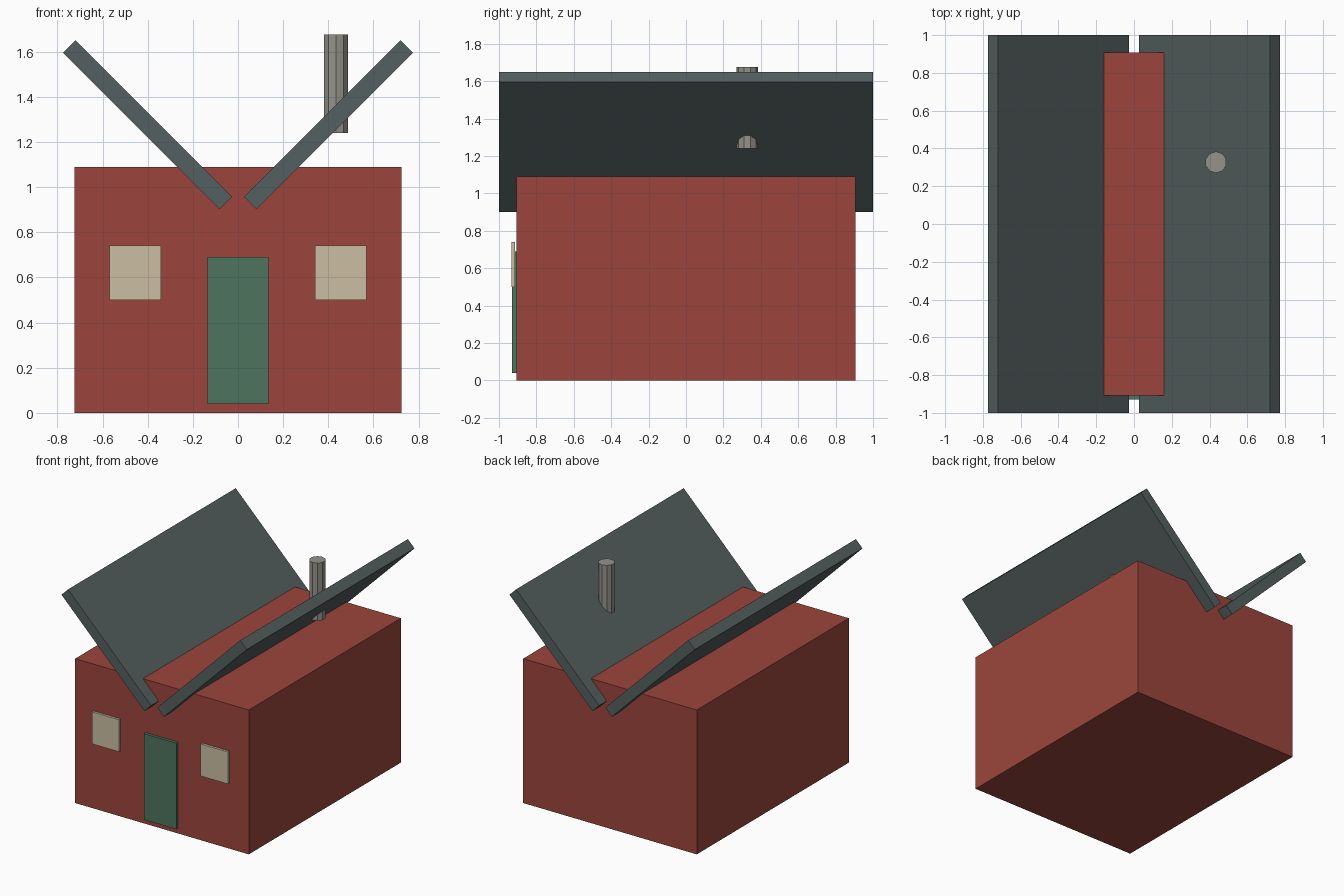
import bpy
from math import radians

if "Cube" in bpy.data.objects:
    bpy.data.objects.remove(bpy.data.objects["Cube"])


def material(name, rgb):
    m = bpy.data.materials.new(name)
    m.diffuse_color = (*rgb, 1)
    m.use_nodes = True
    m.node_tree.nodes["Principled BSDF"].inputs["Base Color"].default_value = m.diffuse_color
    return m


BRICK = material("brick", (0.33, 0.06, 0.045))
SLATE = material("slate", (0.09, 0.115, 0.115))
GREEN = material("door_green", (0.075, 0.175, 0.11))
CREAM = material("cream", (0.60, 0.52, 0.36))
STONE = material("stone", (0.30, 0.29, 0.26))


def box(name, center, size, mat, tilt=0):
    bpy.ops.mesh.primitive_cube_add(size=1, location=center)
    o = bpy.context.object
    o.name = name
    o.scale = size
    bpy.ops.object.transform_apply(location=False, rotation=False, scale=True)
    o.rotation_euler.y = radians(tilt)
    o.data.materials.append(mat)
    return o


# House body and door
box("walls", (0, 0, 0.545), (1.45, 1.814, 1.09), BRICK)
box("door", (0, -0.917, 0.365), (0.272, 0.024, 0.65), GREEN)

# Mirrored windows and roof slabs (slabs rise outwards in a V)
for side, s in (("left", -1), ("right", 1)):
    box("window_" + side, (s * 0.455, -0.924, 0.62), (0.226, 0.018, 0.242), CREAM)
    box("roof_" + side, (s * 0.40, 0, 1.276), (0.98, 2.0, 0.078), SLATE, -45 * s)

# Ten-sided chimney through the right slab
bpy.ops.mesh.primitive_cylinder_add(vertices=10, radius=0.057, depth=0.436,
                                    location=(0.434, 0.327, 1.458))
chimney = bpy.context.object
chimney.name = "chimney"
chimney.data.materials.append(STONE)
